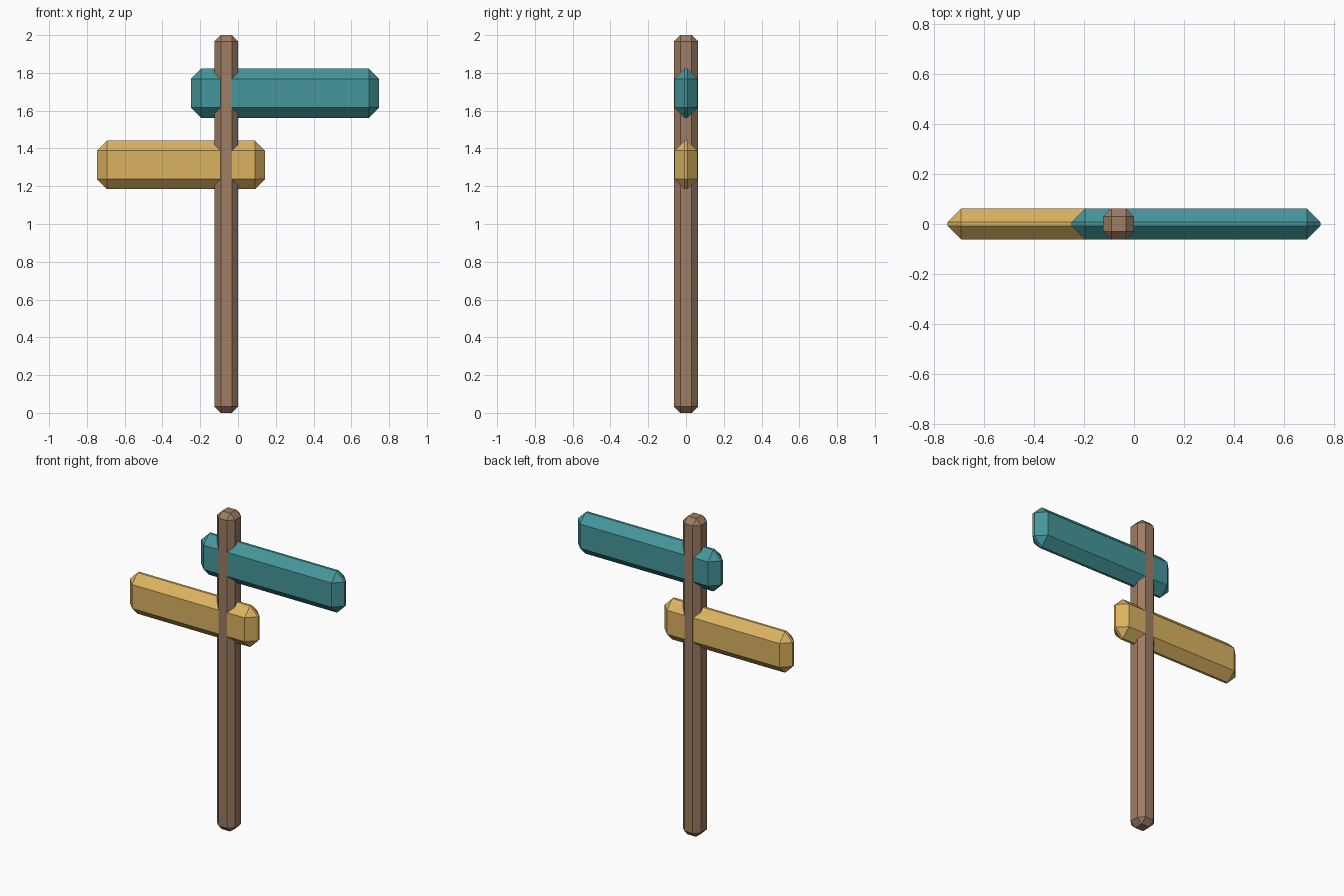
import bpy
import bmesh
from mathutils import Vector

default_cube = bpy.data.objects.get("Cube")
if default_cube:
    bpy.data.objects.remove(default_cube, do_unlink=True)


def make_material(name, rgb):
    mat = bpy.data.materials.new(name)
    mat.use_nodes = True
    colour = (*rgb, 1.0)
    mat.diffuse_color = colour
    mat.node_tree.nodes["Principled BSDF"].inputs["Base Color"].default_value = colour
    return mat


def chamfered_box(name, low, high, chamfer, mat):
    """Flat-shaded box between two corners, with every edge chamfered."""
    low, high = Vector(low), Vector(high)
    bm = bmesh.new()
    bmesh.ops.create_cube(bm, size=1)
    bmesh.ops.scale(bm, vec=high - low, verts=bm.verts)
    bmesh.ops.bevel(bm, geom=bm.edges[:], offset=chamfer, segments=1,
                    affect='EDGES', clamp_overlap=True)
    mesh = bpy.data.meshes.new(name)
    bm.to_mesh(mesh)
    bm.free()
    mesh.materials.append(mat)
    obj = bpy.data.objects.new(name, mesh)
    obj.location = (low + high) / 2
    bpy.context.collection.objects.link(obj)
    return obj


wood = make_material("brown wood", (0.342, 0.205, 0.126))
teal = make_material("teal paint", (0.059, 0.307, 0.331))
yellow = make_material("yellow paint", (0.71, 0.447, 0.119))

half = 0.062  # half thickness of the boards

# Upright post, a hair thicker so its faces stay in front of the boards
chamfered_box("post", (-0.124, -half - 0.001, 0), (0, half + 0.001, 2), 0.033, wood)

# Sign boards pointing opposite ways
chamfered_box("upper_board", (-0.25, -half, 1.562), (0.747, half, 1.822), 0.054, teal)
chamfered_box("lower_board", (-0.747, -half, 1.184), (0.143, half, 1.442), 0.054, yellow)
